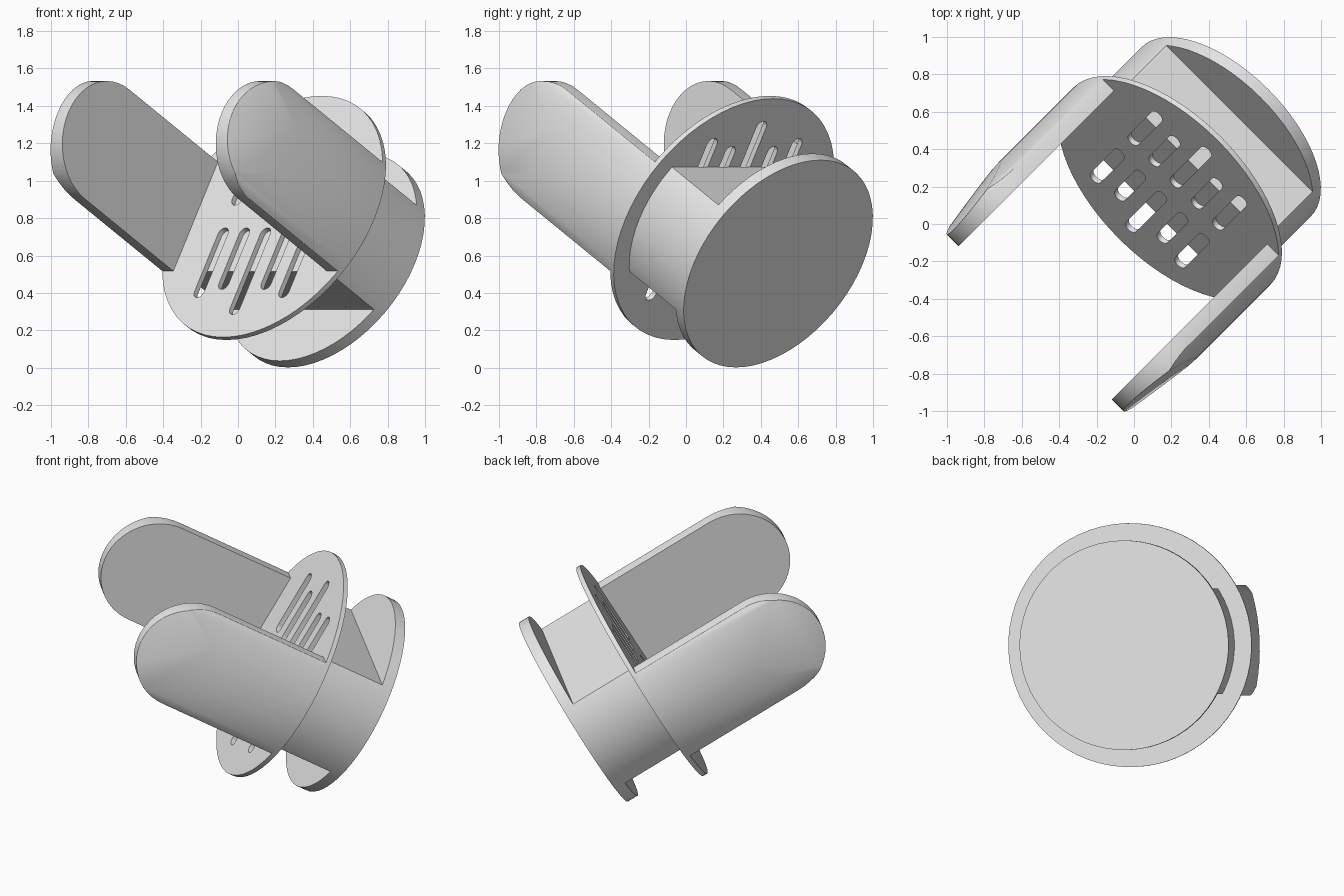
import bpy, bmesh, math
from mathutils import Matrix, Vector

cube = bpy.data.objects.get("Cube")
if cube:
    bpy.data.objects.remove(cube, do_unlink=True)

# Tilted frame: local x = sideways, y = up the plates, z = along the prongs
W = Vector((-math.sqrt(0.375), -math.sqrt(0.375), 0.5))
U = Vector((1, -1, 0)).normalized()
V = W.cross(U)
FRAME = Matrix.Translation((0.493, 0.493, 0.556)) @ Matrix((U, V, W)).transposed().to_4x4()

BASE_R, PLATE_R = 0.64, 0.745
BODY_HALF, PRONG_HALF = 0.322, 0.337
PLATE_Z0, PLATE_Z1 = 0.475, 0.505

grey = bpy.data.materials.new("plain grey")
grey.use_nodes = True
grey.diffuse_color = (0.8, 0.8, 0.8, 1)
grey.node_tree.nodes["Principled BSDF"].inputs["Base Color"].default_value = (0.8, 0.8, 0.8, 1)


def make(name, bm):
    bmesh.ops.recalc_face_normals(bm, faces=bm.faces)
    mesh = bpy.data.meshes.new(name)
    bm.to_mesh(mesh)
    bm.free()
    mesh.materials.append(grey)
    ob = bpy.data.objects.new(name, mesh)
    bpy.context.collection.objects.link(ob)
    ob.matrix_world = FRAME
    return ob


def activate(ob):
    bpy.ops.object.select_all(action='DESELECT')
    ob.select_set(True)
    bpy.context.view_layer.objects.active = ob


def prism(bm, points, shift):
    """Extrude a closed outline along a vector."""
    face = bm.faces.new([bm.verts.new(p) for p in points])
    new = bmesh.ops.extrude_face_region(bm, geom=[face])["geom"]
    bmesh.ops.translate(bm, vec=shift, verts=[g for g in new if isinstance(g, bmesh.types.BMVert)])


def cylinder(radius, z0, z1, sides=64):
    bm = bmesh.new()
    ring = [2 * math.pi * i / sides for i in range(sides)]
    prism(bm, [(radius * math.cos(a), radius * math.sin(a), z0) for a in ring], (0, 0, z1 - z0))
    return bm


def slice_off(bm, point, normal):
    """Remove everything beyond a plane and close the cut."""
    geom = bm.verts[:] + bm.edges[:] + bm.faces[:]
    cut = bmesh.ops.bisect_plane(bm, geom=geom, plane_co=point, plane_no=normal, clear_outer=True)
    edges = [g for g in cut["geom_cut"] if isinstance(g, bmesh.types.BMEdge)]
    bmesh.ops.holes_fill(bm, edges=edges)


def boolean(ob, cutter, operation):
    cutter.hide_render = True
    mod = ob.modifiers.new("cut", 'BOOLEAN')
    mod.object, mod.operation, mod.solver = cutter, operation, 'EXACT'
    activate(ob)
    bpy.ops.object.modifier_apply(modifier=mod.name)
    bpy.data.objects.remove(cutter, do_unlink=True)


def smooth(ob):
    activate(ob)
    bpy.ops.object.shade_smooth_by_angle(angle=math.radians(30))


# Round base plate
smooth(make("base_plate", cylinder(BASE_R, 0, 0.07)))

# Body between the plates, with flat top and bottom
bm = cylinder(BASE_R, 0.07, PLATE_Z0)
for side in (1, -1):
    slice_off(bm, (0, side * BODY_HALF, 0), (0, side, 0))
smooth(make("body", bm))

# Slotted front plate: two mirrored rows of five round-ended slots
plate = make("slotted_plate", cylinder(PLATE_R, PLATE_Z0, PLATE_Z1))
bm = bmesh.new()
SLOT_R, SLOT_IN = 0.037, 0.07
for row in (1, -1):
    for i, outer in zip(range(-2, 3), (0.5, 0.45, 0.605, 0.45, 0.5)):
        outline = []
        for k in range(18):
            a = math.pi * (k % 9) / 8 + (math.pi if k > 8 else 0)
            end = outer - SLOT_R if k < 9 else SLOT_IN + SLOT_R
            outline.append((i * 0.16 + SLOT_R * math.cos(a),
                            row * (end + SLOT_R * math.sin(a)), PLATE_Z0 - 0.1))
        prism(bm, outline, (0, 0, 0.3))
boolean(plate, make("slot_cutter", bm), 'DIFFERENCE')
smooth(plate)

# Prongs: flat inside, round outside, rounded tip with a sloping flat
INNER, TIP_CENTRE = 0.58, 1.28
for name, side in (("left_prong", 1), ("right_prong", -1)):
    outline = [(side * INNER, -PRONG_HALF, PLATE_Z1), (side * INNER, PRONG_HALF, PLATE_Z1)]
    for k in range(25):
        a = math.pi * k / 24
        outline.append((side * INNER, PRONG_HALF * math.cos(a), TIP_CENTRE + PRONG_HALF * math.sin(a)))
    bm = bmesh.new()
    prism(bm, outline, (side * 0.4, 0, 0))
    prong = make(name, bm)
    boolean(prong, make("round_cutter", cylinder(PLATE_R, 0, 2)), 'INTERSECT')
    bm = bmesh.new()
    bm.from_mesh(prong.data)
    slice_off(bm, (side * PLATE_R, 0, 1.13), (side * 0.49, 0, 0.085))
    # Soften the outer rim only
    rim = [e for e in bm.edges if len(e.link_faces) == 2 and e.calc_face_angle() > 0.7
           and all(abs(v.co.x) > INNER + 0.01 for v in e.verts)
           and any(v.co.z > PLATE_Z1 + 0.001 for v in e.verts)]
    bmesh.ops.bevel(bm, geom=rim, offset=0.025, segments=3, profile=0.5,
                    affect='EDGES', clamp_overlap=True)
    bm.to_mesh(prong.data)
    bm.free()
    smooth(prong)
